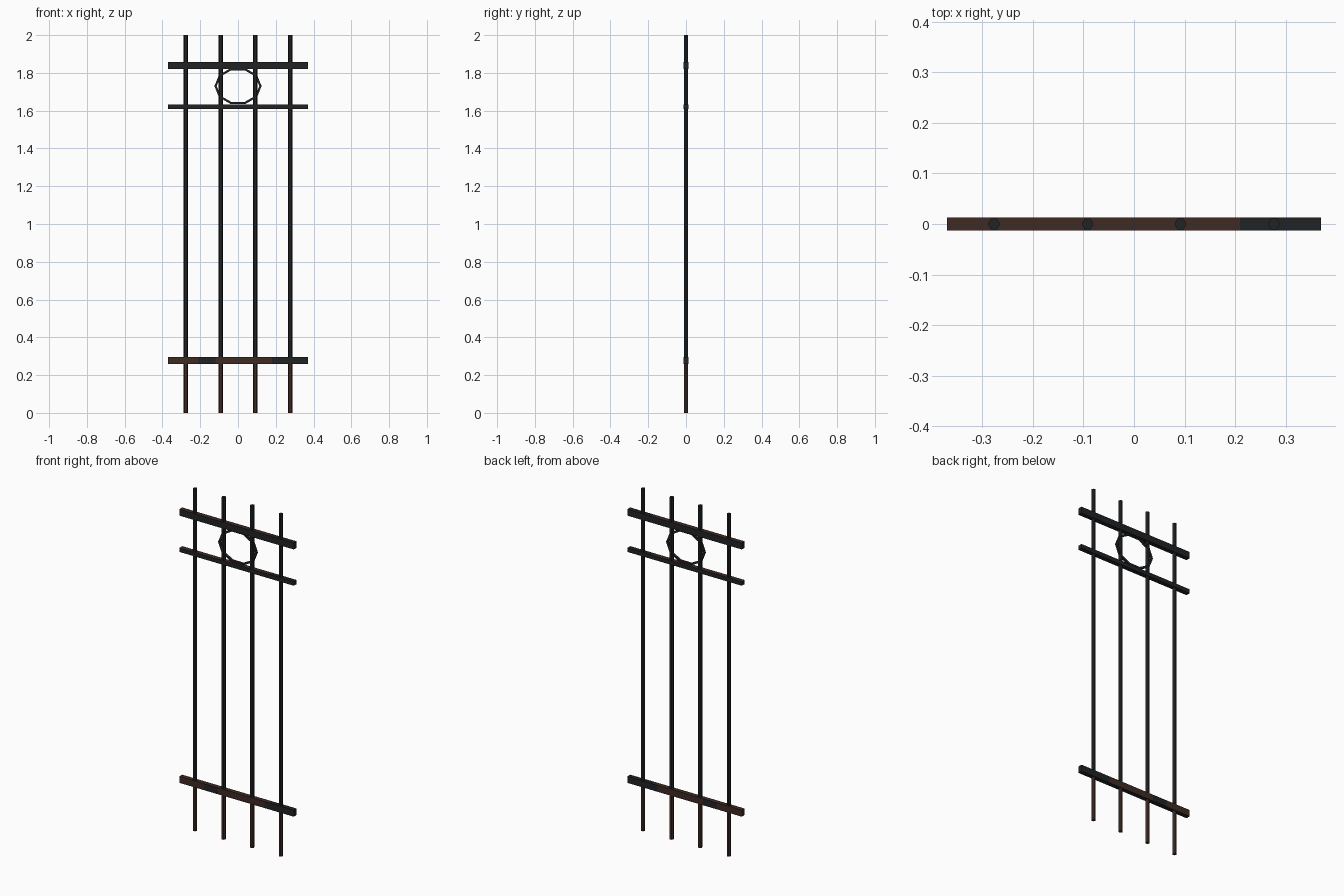
import bpy, bmesh, math
from mathutils import Vector, Matrix

cube = bpy.data.objects.get("Cube")
if cube:
    bpy.data.objects.remove(cube, do_unlink=True)


def material(name, rgb):
    m = bpy.data.materials.new(name)
    m.use_nodes = True
    m.diffuse_color = (*rgb, 1)
    m.node_tree.nodes["Principled BSDF"].inputs["Base Color"].default_value = (*rgb, 1)
    return m


IRON = material("dark iron", (0.015, 0.016, 0.018))
RUST = material("brown rust", (0.05, 0.024, 0.017))


def finish(name, bm, is_rust):
    """Turn the bmesh into an object; faces passing the rule become rusty."""
    bmesh.ops.recalc_face_normals(bm, faces=bm.faces[:])
    bm.normal_update()
    for f in bm.faces:
        f.material_index = int(is_rust(f.calc_center_median(), f.normal))
    mesh = bpy.data.meshes.new(name)
    bm.to_mesh(mesh)
    bm.free()
    mesh.materials.append(IRON)
    mesh.materials.append(RUST)
    obj = bpy.data.objects.new(name, mesh)
    bpy.context.collection.objects.link(obj)


def cut(bm, point, normal):
    bmesh.ops.bisect_plane(bm, geom=bm.verts[:] + bm.edges[:] + bm.faces[:],
                           plane_co=point, plane_no=normal)


def rail(name, z, height, cuts, is_rust):
    bm = bmesh.new()
    bmesh.ops.create_cube(bm, size=1, matrix=Matrix.Translation((0, 0, z))
                          @ Matrix.Diagonal((0.74, 0.026, height, 1)))
    for x in cuts:
        cut(bm, (x, 0, 0), (1, 0, 0))
    finish(name, bm, is_rust)


# Cross rails: rust on the upper faces, patches around the lowest one
def top_rust(c, n):
    return n.z > 0.5 and c.x < 0.21


def patch_rust(c, n):
    if abs(n.z) > 0.5:
        return top_rust(c, n)
    return c.x < -0.21 or -0.12 < c.x < 0.18


rail("top_rail", 1.839, 0.038, [0.21], top_rust)
rail("middle_rail", 1.62, 0.024, [0.21], top_rust)
rail("bottom_rail", 0.277, 0.038, [-0.21, -0.12, 0.18, 0.21], patch_rust)

# Upright hexagonal bars, rusty at the foot
for i, x in enumerate((-0.277, -0.092, 0.092, 0.277)):
    bm = bmesh.new()
    bmesh.ops.create_cone(bm, cap_ends=True, segments=6, radius1=0.012, radius2=0.012,
                          depth=2, matrix=Matrix.Translation((x, 0, 1))
                          @ Matrix.Rotation(math.pi / 6, 4, "Z"))
    # Keep a corner of the hexagon pointing sideways
    if max(v.co.x for v in bm.verts) - x < 0.0115:
        bmesh.ops.rotate(bm, verts=bm.verts[:], cent=(x, 0, 1),
                         matrix=Matrix.Rotation(math.pi / 6, 3, "Z"))
    cut(bm, (0, 0, 0.26), (0, 0, 1))
    finish(f"upright_bar_{i + 1}", bm, lambda c, n: c.z < 0.26)

# Ten-sided flattened ring between the upper rails
SIDES, CENTRE = 10, Vector((0, 0, 1.73))
bm = bmesh.new()
loops = []
for i in range(SIDES):
    a = math.tau * i / SIDES
    loop = []
    for inset, y in ((0, -0.006), (0, 0.006), (0.012, 0.006), (0.012, -0.006)):
        offset = Vector(((0.125 - inset) * math.cos(a), y, (0.1 - inset) * math.sin(a)))
        loop.append(bm.verts.new(CENTRE + offset))
    loops.append(loop)
for i in range(SIDES):
    p, q = loops[i], loops[(i + 1) % SIDES]
    for j in range(4):
        k = (j + 1) % 4
        bm.faces.new((p[j], p[k], q[k], q[j]))
finish("ring", bm, lambda c, n: n.dot(CENTRE - c) > 0.05)
